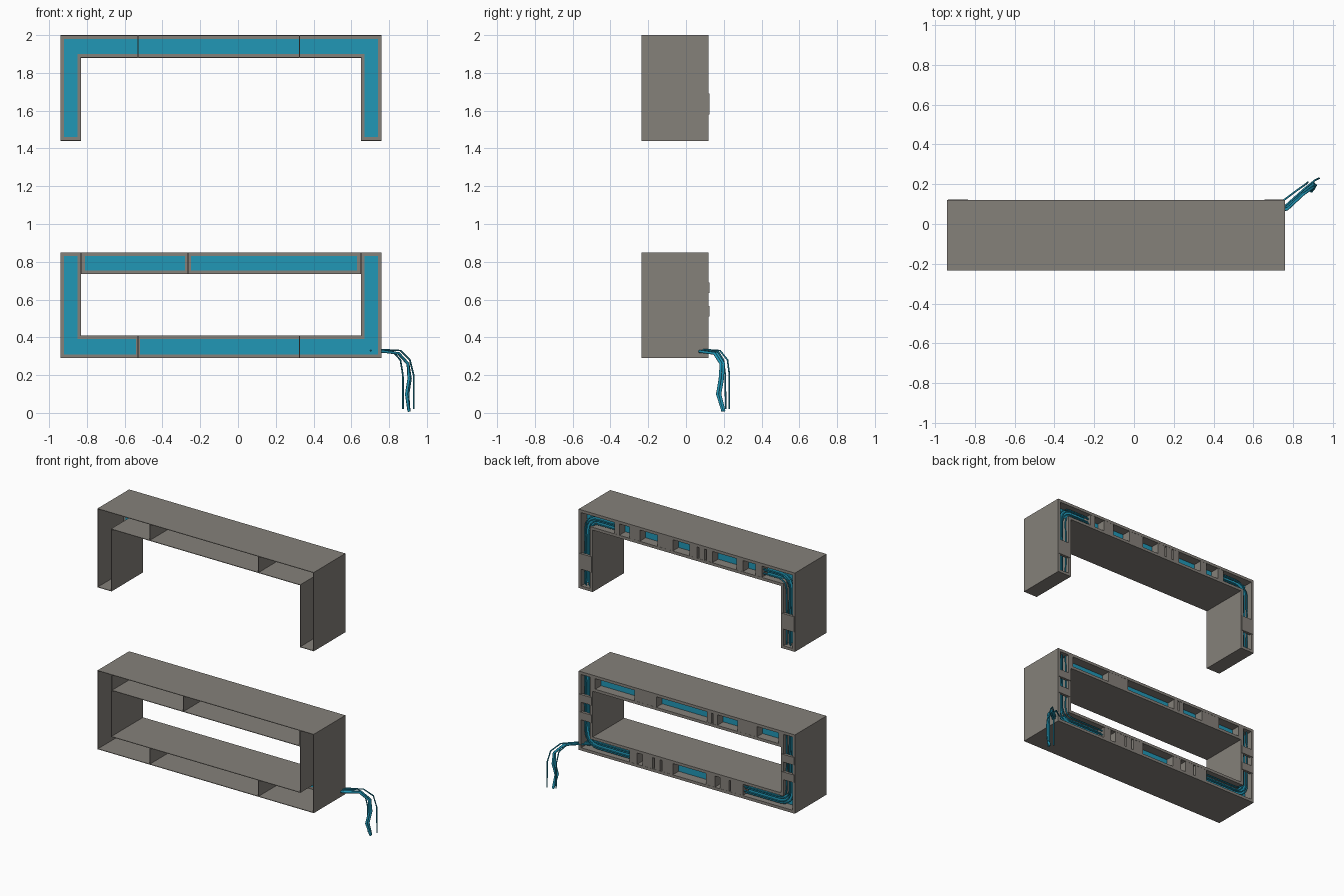
import bpy, bmesh, math
from mathutils import Vector

if "Cube" in bpy.data.objects:
    bpy.data.objects.remove(bpy.data.objects["Cube"])

Y0, YP, Y1 = -0.235, 0.05, 0.12   # open front edge, screen plane, back edge
WALL, RIM = 0.004, 0.02


def material(name, rgb):
    m = bpy.data.materials.new(name)
    m.diffuse_color = (*rgb, 1)
    m.use_nodes = True
    m.node_tree.nodes["Principled BSDF"].inputs["Base Color"].default_value = m.diffuse_color
    return m


GREY = material("warm grey", (0.235, 0.218, 0.195))
TEAL = material("teal", (0.015, 0.31, 0.47))


def finish(bm, name, mat):
    bmesh.ops.recalc_face_normals(bm, faces=bm.faces)
    me = bpy.data.meshes.new(name)
    bm.to_mesh(me)
    bm.free()
    me.materials.append(mat)
    ob = bpy.data.objects.new(name, me)
    bpy.context.collection.objects.link(ob)
    return ob


def inset(pts, d):
    """Move a counter-clockwise right-angled outline inward by d."""
    out = []
    for i, p in enumerate(pts):
        p = Vector(p)
        a = (p - Vector(pts[i - 1])).normalized()
        b = (Vector(pts[(i + 1) % len(pts)]) - p).normalized()
        out.append(p + d * Vector((-a.y - b.y, a.x + b.x)))
    return out


def shell(name, pts, t, y0, y1):
    """Wall of thickness t following an outline, open front and back."""
    bm = bmesh.new()
    rings = [[bm.verts.new((p[0], y, p[1])) for p in loop]
             for loop, y in ((pts, y0), (pts, y1), (inset(pts, t), y1), (inset(pts, t), y0))]
    n = len(pts)
    for k in range(4):
        r, s = rings[k], rings[(k + 1) % 4]
        for i in range(n):
            j = (i + 1) % n
            bm.faces.new((r[i], r[j], s[j], s[i]))
    return finish(bm, name, GREY)


def panel(name, pts):
    """Flat screen filling an outline."""
    bm = bmesh.new()
    f = bm.faces.new([bm.verts.new((p[0], YP, p[1])) for p in inset(pts, RIM)])
    ext = bmesh.ops.extrude_face_region(bm, geom=[f])
    bmesh.ops.translate(bm, vec=(0, 0.004, 0),
                        verts=[v for v in ext["geom"] if isinstance(v, bmesh.types.BMVert)])
    return finish(bm, name, TEAL)


def boxes(name, items):
    bm = bmesh.new()
    for x0, x1, y0, y1, z0, z1 in items:
        vs = bmesh.ops.create_cube(bm, size=1)["verts"]
        bmesh.ops.scale(bm, vec=(x1 - x0, y1 - y0, z1 - z0), verts=vs)
        bmesh.ops.translate(bm, vec=((x0 + x1) / 2, (y0 + y1) / 2, (z0 + z1) / 2), verts=vs)
    return finish(bm, name, GREY)


def cables(name, paths, radius=0.005):
    cu = bpy.data.curves.new(name, "CURVE")
    cu.dimensions = "3D"
    cu.bevel_depth = radius
    cu.bevel_resolution = 1
    cu.use_fill_caps = True
    for path in paths:
        s = cu.splines.new("POLY")
        s.points.add(len(path) - 1)
        for q, p in zip(s.points, path):
            q.co = (*p, 1)
    cu.materials.append(TEAL)
    ob = bpy.data.objects.new(name, cu)
    bpy.context.collection.objects.link(ob)


# Outlines in x, z: upper arch, its mirrored lower half, and the lower top beam
arch = [(-0.94, 1.44), (-0.83, 1.44), (-0.83, 1.88), (0.65, 1.88),
        (0.65, 1.44), (0.76, 1.44), (0.76, 2.0), (-0.94, 2.0)]
cradle = [(x, 2.29 - z) for x, z in reversed(arch)]
beam = [(-0.83, 0.735), (0.65, 0.735), (0.65, 0.85), (-0.83, 0.85)]

for name, pts in (("arch", arch), ("cradle", cradle), ("beam", beam)):
    shell(name + "_case", pts, WALL, Y0, Y1)
    shell(name + "_back_rim", pts, RIM, YP, Y1)
    panel(name + "_screen", pts)

# Thin partitions inside the front cavity, with joint strips between screens
parts = []
for x in (-0.53, 0.325):
    parts += [(x - 0.002, x + 0.002, Y0, YP, 1.88, 2.0),
              (x - 0.002, x + 0.002, Y0, YP, 0.29, 0.41)]
parts += [(-0.267, -0.263, Y0, YP, 0.735, 0.85),
          (-0.28, -0.25, YP - 0.004, YP, 0.735, 0.85),
          (-0.54, -0.52, YP - 0.004, YP, 0.29, 0.41)]
boxes("partitions", parts)

# Back brackets across each horizontal channel
rows = (
    ("arch", 1.885, 1.995, ((0.44, 0.48), (0.28, 0.36), (0.02, 0.14), (-0.17, -0.11),
                            (-0.23, -0.185), (-0.29, -0.245), (-0.53, -0.48), (-0.68, -0.63))),
    ("beam", 0.74, 0.845, ((0.15, 0.32), (-0.285, -0.25), (-0.33, -0.295), (-0.64, -0.49))),
    ("cradle", 0.295, 0.405, ((0.30, 0.36), (0.18, 0.26), (0.12, 0.165), (0.02, 0.105),
                              (-0.31, -0.24), (-0.42, -0.35), (-0.53, -0.435))),
)
for name, z0, z1, spans in rows:
    boxes(name + "_back_brackets", [(a, b, YP + 0.004, 0.119, z0, z1) for a, b in spans])

# Cable clamps across the legs
legs = ((-0.935, -0.835), (0.655, 0.755))
boxes("arch_leg_clamps", [(a, b, 0.104, 0.124, 1.58, 1.69) for a, b in legs])
boxes("cradle_leg_clamps", [(a, b, 0.104, 0.124, z, z + 0.055)
                            for a, b in legs for z in (0.51, 0.635)])


# Cable bundles running up each leg and round the corner
def bundle(side, flip, x_end):
    paths = []
    xo = -0.94 if side < 0 else 0.76
    for k in range(4):
        o = 0.031 + 0.016 * k
        y = 0.088 + 0.012 * (k % 2)
        r = 0.10 - 0.012 * k
        x, z = xo - side * o, 2.0 - o
        pts = [(x, 1.465), (x + 0.004 * (-1) ** k, 1.65)]
        for i in range(6):
            a = i * math.pi / 10
            pts.append((x - side * r * (1 - math.cos(a)), z - r * (1 - math.sin(a))))
        pts.append((x_end, z))
        paths.append([(px, y, 2.29 - pz if flip else pz) for px, pz in pts])
    return paths


cables("arch_cables", bundle(-1, False, -0.66) + bundle(1, False, 0.46))
cables("cradle_cables", bundle(-1, True, -0.51) + bundle(1, True, 0.34))

# Loose cables leaving the right side and hanging to the floor
cables("hanging_cables_thin", [
    [(0.70, 0.08, 0.33), (0.76, 0.125, 0.33), (0.82, 0.17, 0.325), (0.86, 0.198, 0.28),
     (0.873, 0.208, 0.20), (0.874, 0.21, 0.02)],
    [(0.70, 0.05, 0.33), (0.77, 0.10, 0.335), (0.86, 0.18, 0.33), (0.91, 0.22, 0.28),
     (0.93, 0.23, 0.20), (0.931, 0.23, 0.02)]], 0.0045)
cables("hanging_cables_thick", [
    [(0.70, 0.06 + d, 0.325), (0.77, 0.075 + d, 0.325), (0.85, 0.15 + d, 0.315),
     (0.90, 0.185 + d, 0.26), (0.905 + d / 2, 0.18 + d, 0.18),
     (0.892 + d / 2, 0.166 + d, 0.10), (0.905, 0.195 + d / 2, 0.008)]
    for d in (0, 0.014)], 0.008)
